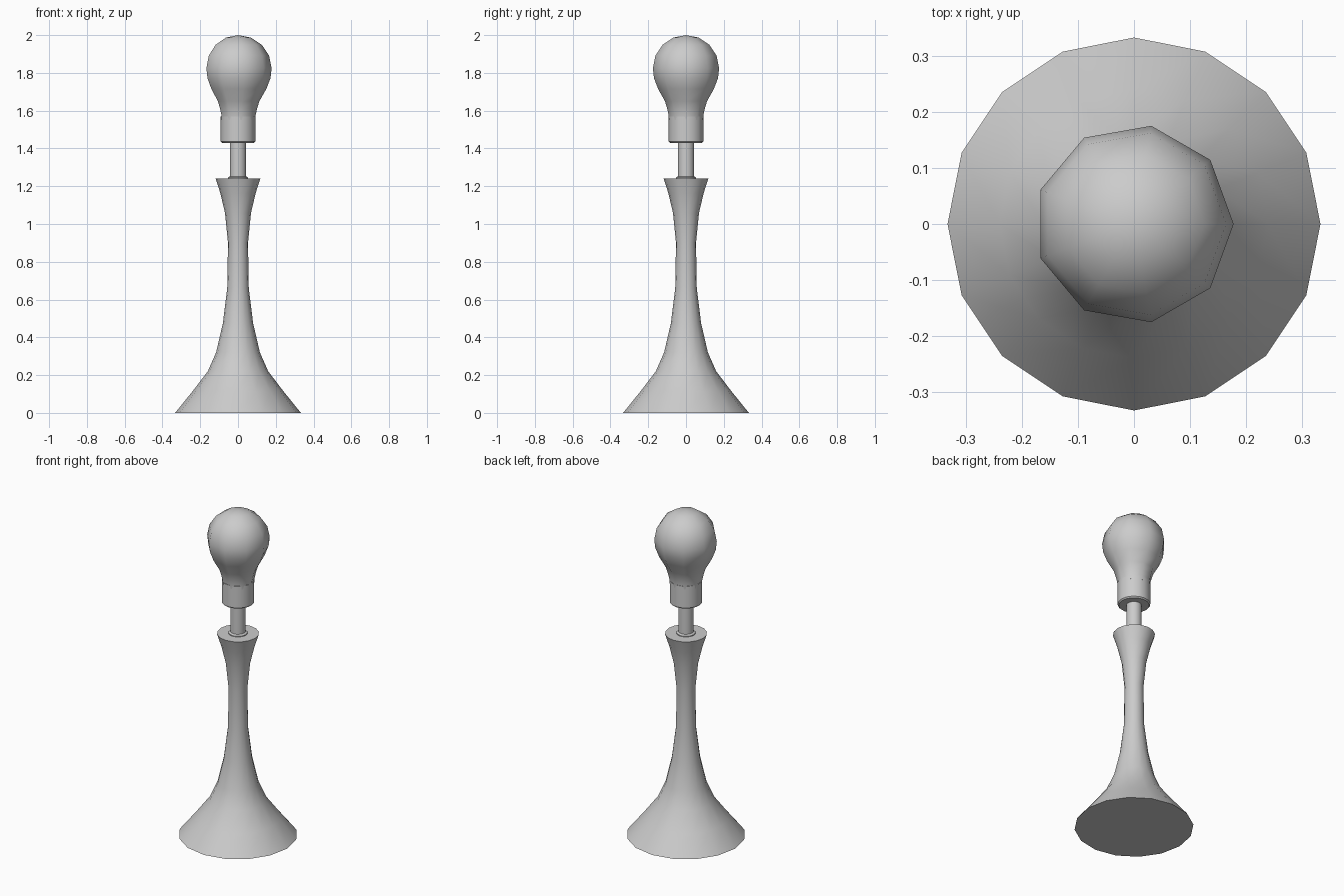
import bpy, math

if "Cube" in bpy.data.objects:
    bpy.data.objects.remove(bpy.data.objects["Cube"])


def lathe(name, profile, sides, angle=40):
    """Revolve (radius, height) points around z; radius 0 closes to a point."""
    verts, faces, rings = [], [], []
    for r, z in profile:
        n = 1 if r == 0 else sides
        rings.append(range(len(verts), len(verts) + n))
        for i in range(n):
            a = 2 * math.pi * i / sides
            verts.append((r * math.cos(a), r * math.sin(a), z))
    for lo, hi in zip(rings, rings[1:]):
        for i in range(sides):
            j = (i + 1) % sides
            if len(hi) == 1:
                faces.append((lo[i], lo[j], hi[0]))
            else:
                faces.append((lo[i], lo[j], hi[j], hi[i]))
    faces.append(tuple(reversed(rings[0])))
    if len(rings[-1]) > 1:
        faces.append(tuple(rings[-1]))
    mesh = bpy.data.meshes.new(name)
    mesh.from_pydata(verts, [], faces)
    obj = bpy.data.objects.new(name, mesh)
    bpy.context.collection.objects.link(obj)
    bpy.ops.object.select_all(action='DESELECT')
    obj.select_set(True)
    bpy.context.view_layer.objects.active = obj
    bpy.ops.object.shade_smooth_by_angle(angle=math.radians(angle))
    return obj


# flared pedestal
lathe("lamp_base", [(0.333, 0), (0.24, 0.115), (0.16, 0.22), (0.116, 0.32),
                    (0.08, 0.475), (0.057, 0.66), (0.053, 0.90),
                    (0.069, 1.06), (0.094, 1.165), (0.118, 1.24)], 16)

# small collar and rod
lathe("collar", [(0.053, 1.23), (0.053, 1.245), (0.044, 1.252)], 16)
lathe("rod", [(0.043, 1.23), (0.043, 1.44)], 16)

# bulb socket
lathe("socket", [(0.085, 1.43), (0.092, 1.437), (0.092, 1.57)], 16)

# nine-sided bulb: neck, then a spherical cap
neck = [(0.092, 1.55), (0.094, 1.58), (0.101, 1.61), (0.113, 1.65),
        (0.150, 1.715), (0.172, 1.772)]
dome = [(0.178 * math.cos(math.radians(a)), 1.825 + 0.175 * math.sin(math.radians(a)))
        for a in (0, 22.5, 45, 67.5)]
lathe("bulb", neck + dome + [(0, 2.0)], 9, angle=60)
